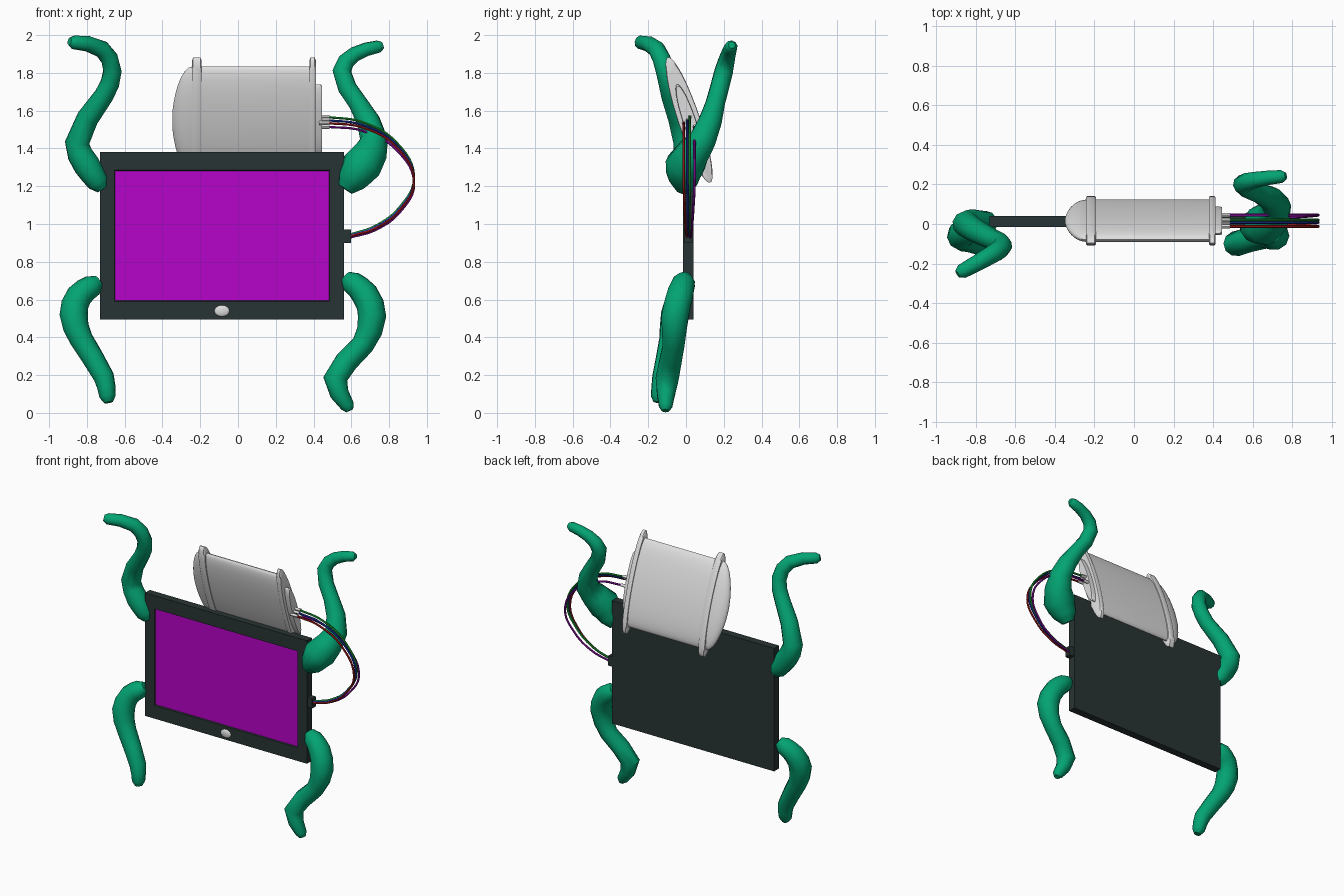
import bpy, bmesh, math
from mathutils import Vector

cube = bpy.data.objects.get("Cube")
if cube:
    bpy.data.objects.remove(cube, do_unlink=True)


def material(name, r, g, b):
    m = bpy.data.materials.new(name)
    m.use_nodes = True
    m.diffuse_color = (r, g, b, 1)
    bsdf = next(n for n in m.node_tree.nodes if n.type == 'BSDF_PRINCIPLED')
    bsdf.inputs["Base Color"].default_value = (r, g, b, 1)
    return m


GREEN = material("limb_green", 0.001, 0.37, 0.17)
FRAME = material("dark_slate", 0.022, 0.033, 0.033)
PURPLE = material("screen_purple", 0.47, 0.001, 0.58)
GREY = material("light_grey", 0.73, 0.73, 0.73)
RED = material("wire_red", 0.4, 0.01, 0.01)
LEAF = material("wire_green", 0.01, 0.3, 0.03)
VIOLET = material("wire_violet", 0.25, 0.005, 0.35)
BLUE = material("wire_blue", 0.01, 0.03, 0.35)


def select_only(ob):
    bpy.ops.object.select_all(action='DESELECT')
    ob.select_set(True)
    bpy.context.view_layer.objects.active = ob


def smooth(ob, angle):
    select_only(ob)
    bpy.ops.object.shade_smooth_by_angle(angle=math.radians(angle))


def finish(name, bm, mats):
    bmesh.ops.recalc_face_normals(bm, faces=bm.faces)
    mesh = bpy.data.meshes.new(name)
    bm.to_mesh(mesh)
    bm.free()
    ob = bpy.data.objects.new(name, mesh)
    bpy.context.collection.objects.link(ob)
    for m in mats:
        mesh.materials.append(m)
    return ob


def box(x0, x1, y0, y1, z0, z1):
    bm = bmesh.new()
    bmesh.ops.create_cube(bm, size=1)
    for v in bm.verts:
        v.co.x = x1 if v.co.x > 0 else x0
        v.co.y = y1 if v.co.y > 0 else y0
        v.co.z = z1 if v.co.z > 0 else z0
    return bm


def tube(name, points, mat, res, bevel):
    """Tube through (x, y, z, radius) points."""
    cu = bpy.data.curves.new(name, 'CURVE')
    cu.dimensions = '3D'
    cu.bevel_depth = 1
    cu.bevel_resolution = bevel
    cu.resolution_u = res
    cu.use_fill_caps = True
    sp = cu.splines.new('BEZIER')
    sp.bezier_points.add(len(points) - 1)
    for bp, (x, y, z, r) in zip(sp.bezier_points, points):
        bp.co = (x, y, z)
        bp.radius = r
        bp.handle_left_type = bp.handle_right_type = 'AUTO'
    cu.materials.append(mat)
    ob = bpy.data.objects.new(name, cu)
    bpy.context.collection.objects.link(ob)
    select_only(ob)
    bpy.ops.object.convert(target='MESH')
    smooth(bpy.context.object, 45)


# Tablet with a recessed screen
bm = box(-0.73, 0.56, -0.015, 0.04, 0.495, 1.38)
bm.normal_update()
front = min(bm.faces, key=lambda f: f.calc_center_median().y)
bmesh.ops.inset_region(bm, faces=[front], thickness=0.08)
for v in front.verts:
    v.co.x = 0.485 if v.co.x > 0 else -0.655
    v.co.z = 1.285 if v.co.z > 0.9 else 0.59
bmesh.ops.inset_region(bm, faces=[front], thickness=0.006)
for v in front.verts:
    v.co.y += 0.008
front.material_index = 1
finish("tablet", bm, [FRAME, PURPLE])

# Home button
bm = bmesh.new()
bmesh.ops.create_uvsphere(bm, u_segments=20, v_segments=12, radius=1)
button = finish("home_button", bm, [GREY])
button.location = (-0.085, -0.015, 0.54)
button.scale = (0.04, 0.012, 0.03)
smooth(button, 40)

# Cable socket
finish("cable_socket", box(0.55, 0.597, -0.01, 0.034, 0.9, 0.97), [FRAME])


def lathe(name, profile, segments=40):
    """Flattened, leaning solid of revolution about x."""
    bm = bmesh.new()
    rings = []
    for x, r in profile:
        turns = [math.tau * i / segments for i in range(segments)]
        rings.append([bm.verts.new((x, r * math.cos(a) / 6, r * math.sin(a))) for a in turns])
    for p, q in zip(rings, rings[1:]):
        for i in range(segments):
            bm.faces.new((p[i - 1], p[i], q[i], q[i - 1]))
    bm.faces.new(rings[0])
    bm.faces.new(rings[-1])
    ob = finish(name, bm, [GREY])
    ob.location = (0, 0.0165, 1.55)
    ob.rotation_euler.x = math.radians(18.6)
    smooth(ob, 35)


# Tank leaning behind the tablet: domed body, two flanges and an end cap
angles = [math.pi / 2 * k / 8 for k in range(1, 9)]
dome = [(-0.24 - 0.11 * math.cos(t), 0.3 * math.sin(t) ** 1.2) for t in angles]
lathe("tank_body", dome + [(0.39, 0.3)])
for name, x0, x1 in (("tank_flange_right", -0.243, -0.193), ("tank_flange_left", 0.378, 0.412)):
    lathe(name, [(x0, 0.335), (x0 + 0.006, 0.35), (x1 - 0.006, 0.35), (x1, 0.335)])
lathe("tank_end_cap", [(0.4, 0.2), (0.437, 0.2), (0.445, 0.19)])

# Wires with their nozzles, gathering at the socket
route = [(0.47, 1.54), (0.66, 1.515), (0.84, 1.41), (0.932, 1.23),
         (0.86, 1.08), (0.73, 0.98), (0.59, 0.935)]
wires = [("green", LEAF, 0.02, 0.027), ("red", RED, -0.012, -0.005),
         ("violet", VIOLET, 0.045, -0.025), ("blue", BLUE, 0.008, 0.01)]
for name, mat, y, dz in wires:
    path = []
    for i, (x, z) in enumerate(route):
        k = 1 - i / 6
        spread = 0.3 + 0.7 * min(1, 2 * k)
        path.append((x, 0.012 + (y - 0.012) * spread, z + dz * (0.3 + 0.7 * k), 0.007))
    tube("wire_" + name, path, mat, 6, 1)
    z = 1.54 + dz
    tube("nozzle_" + name, [(0.43, y, z, 0.011), (0.485, y, z, 0.011)], GREY, 1, 2)


def limb(name, *points):
    """Green limb from the tablet to its tip, with both ends rounded off."""
    def end(inner, outer):
        a, b = Vector(inner[:3]), Vector(outer[:3])
        r = outer[3]
        return (*(b + (b - a).normalized() * r * 0.7), r * 0.55)
    path = [end(points[1], points[0]), *points, end(points[-2], points[-1])]
    tube(name, path, GREEN, 2, 3)


# Raised arms
limb("right_arm", (-0.74, 0.005, 1.22, 0.06), (-0.8, 0, 1.31, 0.073), (-0.852, 0, 1.43, 0.066),
     (-0.71, -0.08, 1.68, 0.052), (-0.665, -0.11, 1.81, 0.05),
     (-0.72, -0.155, 1.925, 0.046), (-0.87, -0.24, 1.962, 0.037))
limb("left_arm", (0.6, -0.01, 1.23, 0.08), (0.655, -0.005, 1.31, 0.108), (0.72, 0.09, 1.45, 0.074),
     (0.635, 0.155, 1.64, 0.052), (0.55, 0.2, 1.81, 0.05),
     (0.62, 0.225, 1.9, 0.04), (0.745, 0.24, 1.94, 0.033))

# Legs
limb("right_leg", (-0.77, -0.01, 0.675, 0.06), (-0.84, -0.03, 0.62, 0.07),
     (-0.87, -0.06, 0.52, 0.075), (-0.83, -0.08, 0.39, 0.063),
     (-0.71, -0.125, 0.19, 0.055), (-0.69, -0.145, 0.085, 0.043))
limb("left_leg", (0.6, -0.01, 0.695, 0.06), (0.67, -0.03, 0.63, 0.072),
     (0.71, -0.058, 0.51, 0.075), (0.66, -0.065, 0.36, 0.06),
     (0.515, -0.1, 0.18, 0.064), (0.58, -0.108, 0.035, 0.037))
